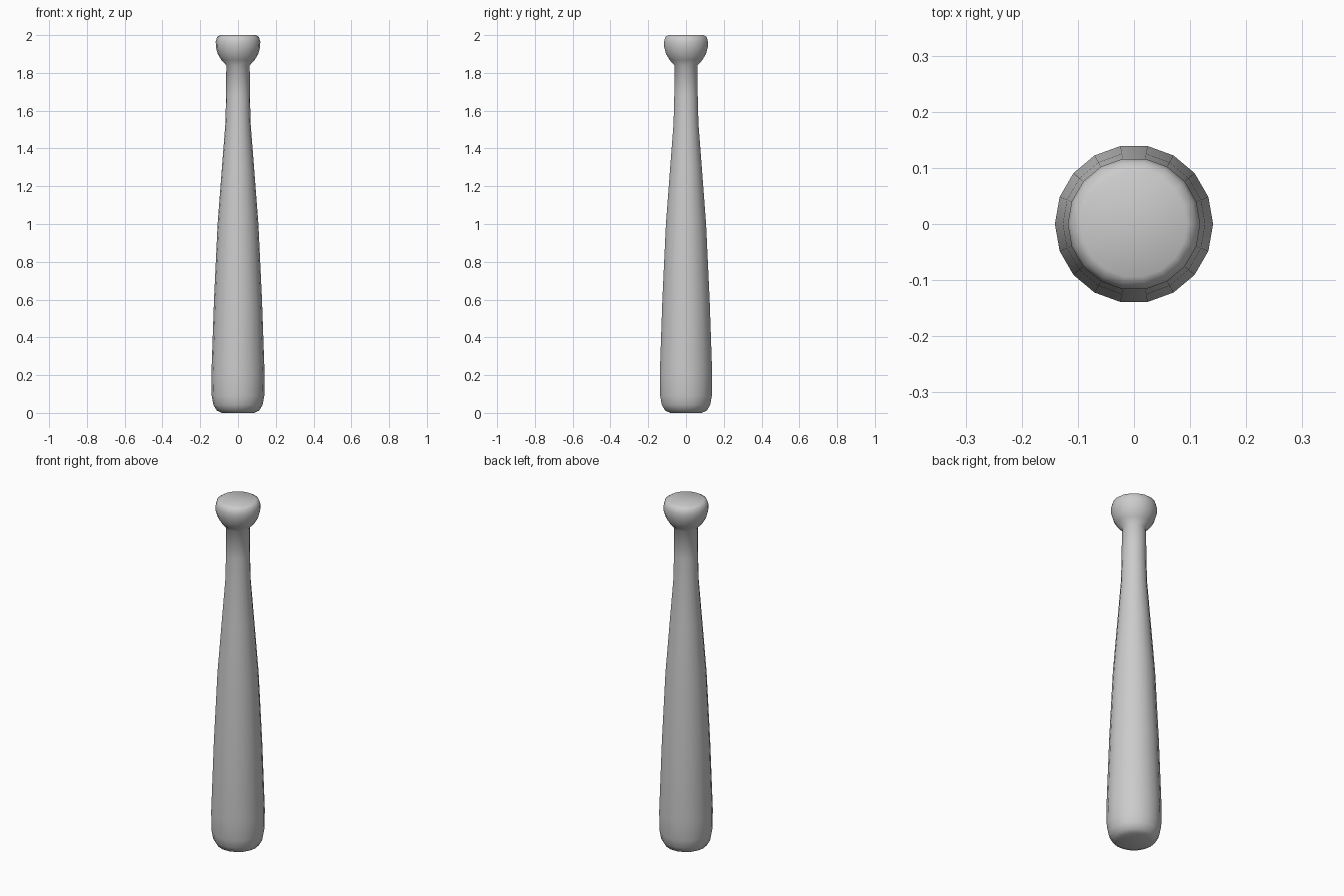
import bpy
import bmesh
from math import cos, sin, tau

cube = bpy.data.objects.get("Cube")
if cube:
    bpy.data.objects.remove(cube, do_unlink=True)

SIDES = 18

grey = bpy.data.materials.new("light grey")
grey.use_nodes = True
colour = (0.6, 0.6, 0.6, 1)
grey.diffuse_color = colour
grey.node_tree.nodes["Principled BSDF"].inputs["Base Color"].default_value = colour


def lathe(name, profile):
    """Spin (radius, height) points about z and cap both ends."""
    bm = bmesh.new()
    rings = [[bm.verts.new((r * cos(tau * i / SIDES), r * sin(tau * i / SIDES), z))
              for i in range(SIDES)] for r, z in profile]
    for low, high in zip(rings, rings[1:]):
        for i in range(SIDES):
            j = (i + 1) % SIDES
            bm.faces.new((low[i], low[j], high[j], high[i]))
    bm.faces.new(rings[0][::-1])
    bm.faces.new(rings[-1])
    for face in bm.faces:
        face.smooth = True
    mesh = bpy.data.meshes.new(name)
    bm.to_mesh(mesh)
    bm.free()
    mesh.materials.append(grey)
    obj = bpy.data.objects.new(name, mesh)
    bpy.context.collection.objects.link(obj)
    return obj


# Rounded barrel end, long taper, thin handle and flared knob
lathe("bat", [
    (0.085, 0), (0.112, 0.012), (0.13, 0.042), (0.139, 0.09), (0.141, 0.2),
    (0.127, 0.6), (0.108, 1.0), (0.085, 1.3), (0.067, 1.53), (0.063, 1.68),
    (0.062, 1.84), (0.088, 1.868), (0.107, 1.9), (0.117, 1.935),
    (0.118, 1.965), (0.111, 1.99), (0.095, 2.0),
])
